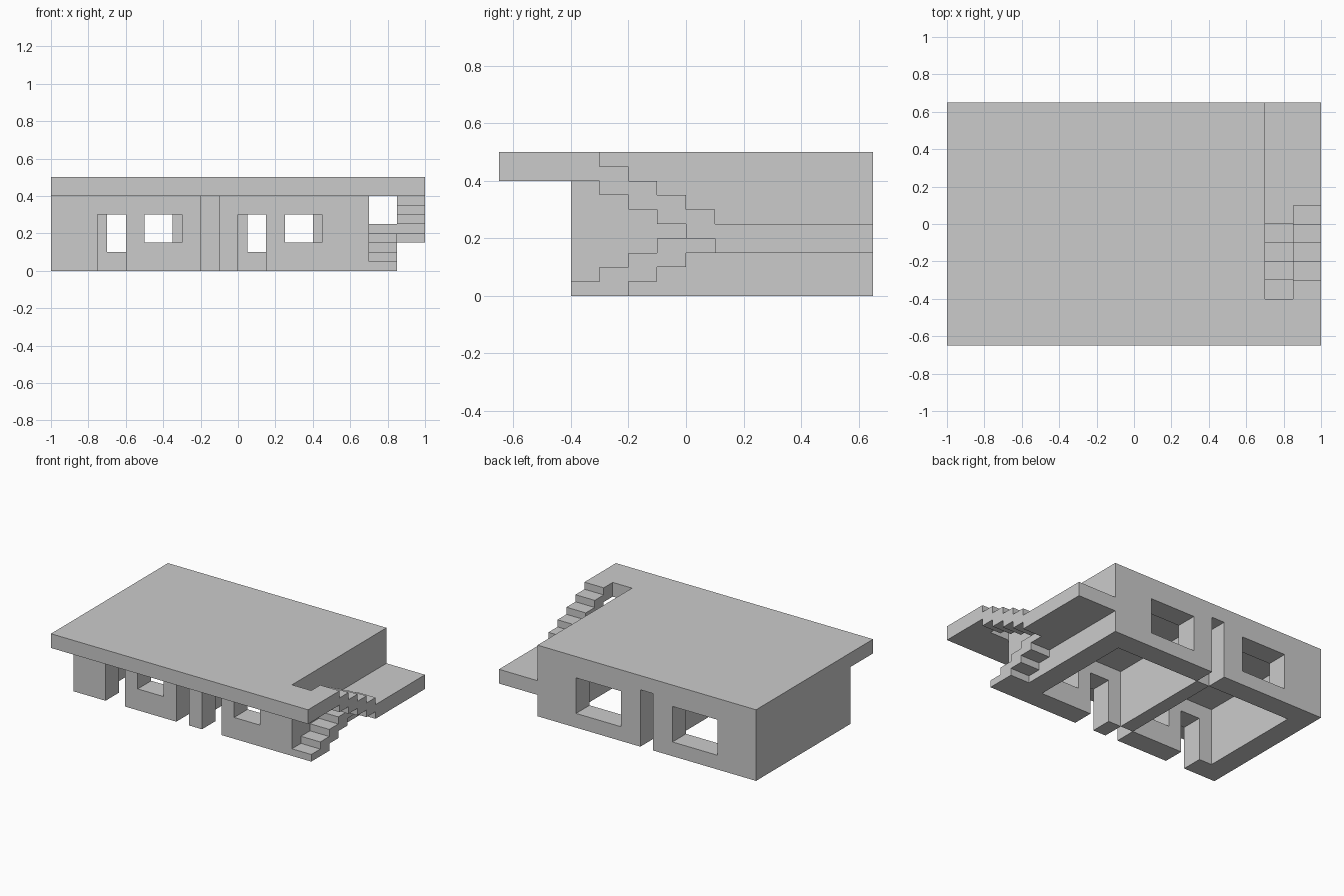
import bpy, bmesh
from mathutils import Vector

if "Cube" in bpy.data.objects:
    bpy.data.objects.remove(bpy.data.objects["Cube"])


def prism(name, outline, axis, lo, hi):
    """Extrude a 2D outline along z (outline in x,y) or along x (outline in y,z)."""
    place = {"z": lambda p: (p[0], p[1], lo), "x": lambda p: (lo, p[0], p[1])}[axis]
    offset = Vector((0, 0, hi - lo)) if axis == "z" else Vector((hi - lo, 0, 0))
    bm = bmesh.new()
    face = bm.faces.new([bm.verts.new(place(p)) for p in outline])
    new = bmesh.ops.extrude_face_region(bm, geom=[face])["geom"]
    bmesh.ops.translate(bm, vec=offset, verts=[v for v in new if isinstance(v, bmesh.types.BMVert)])
    bmesh.ops.recalc_face_normals(bm, faces=bm.faces)
    mesh = bpy.data.meshes.new(name)
    bm.to_mesh(mesh)
    bm.free()
    obj = bpy.data.objects.new(name, mesh)
    bpy.context.collection.objects.link(obj)
    return obj


def box(name, x0, x1, y0, y1, z0, z1):
    return prism(name, [(x0, y0), (x1, y0), (x1, y1), (x0, y1)], "z", z0, z1)


def cut(obj, name, x0, x1, y0, y1, z0, z1):
    cutter = box(name, x0, x1, y0, y1, z0, z1)
    cutter.hide_render = True
    cutter.display_type = "WIRE"
    mod = obj.modifiers.new(name, "BOOLEAN")
    mod.operation = "DIFFERENCE"
    mod.solver = "EXACT"
    mod.object = cutter


FRONT, BACK, THICK, CEILING = -0.4, 0.65, 0.15, 0.4


def room(name, outer, inner, door, window, back_window):
    """U-shaped room walls; the open side faces the dividing wall."""
    wall = outer + (THICK if inner > outer else -THICK)
    obj = prism(name, [(inner, FRONT), (outer, FRONT), (outer, BACK), (inner, BACK),
                       (inner, BACK - THICK), (wall, BACK - THICK),
                       (wall, FRONT + THICK), (inner, FRONT + THICK)], "z", 0, CEILING)
    front, back = (FRONT - 0.05, FRONT + 0.2), (BACK - 0.2, BACK + 0.05)
    cut(obj, name + "_door_cutter", *door, *front, -0.1, 0.3)
    cut(obj, name + "_front_window_cutter", *window, *front, 0.15, 0.3)
    cut(obj, name + "_back_window_cutter", *back_window, *back, 0.1, 0.35)


# Two rooms and the wall between them
room("left_room_walls", -1, -0.2, (-0.75, -0.6), (-0.5, -0.3), (-0.7, -0.35))
room("right_room_walls", 0.7, -0.1, (0, 0.15), (0.25, 0.45), (0.05, 0.4))
box("dividing_wall", -0.2, -0.1, FRONT + THICK, BACK - THICK, 0, CEILING)

# Roof slab with the stairwell left open
prism("roof_slab", [(-1, -0.65), (1, -0.65), (1, -0.3), (0.85, -0.3), (0.85, -0.4),
                    (0.7, -0.4), (0.7, 0.65), (-1, 0.65)], "z", CEILING, 0.5)

# Half-height landing
prism("stair_landing", [(0.7, 0), (0.85, 0), (0.85, 0.1), (1, 0.1), (1, 0.65), (0.7, 0.65)],
      "z", 0.15, 0.25)


def flight(name, x0, x1, y0, top, rise):
    """Four treads 0.1 deep, 0.1 thick, clipped at the ground."""
    upper, lower = [], []
    for i in range(4):
        z = top + i * rise
        for y in (y0 + i * 0.1, y0 + (i + 1) * 0.1):
            upper.append((y, z))
            if z - 0.1 > 0.001 or y in (y0, y0 + 0.2):
                lower.append((y, max(z - 0.1, 0)))
    prism(name, upper + lower[::-1], "x", x0, x1)


# Lower flight up to the landing, upper flight on to the roof
flight("lower_stairs", 0.7, 0.85, -0.4, 0.05, 0.05)
flight("upper_stairs", 0.85, 1, -0.3, 0.45, -0.05)
